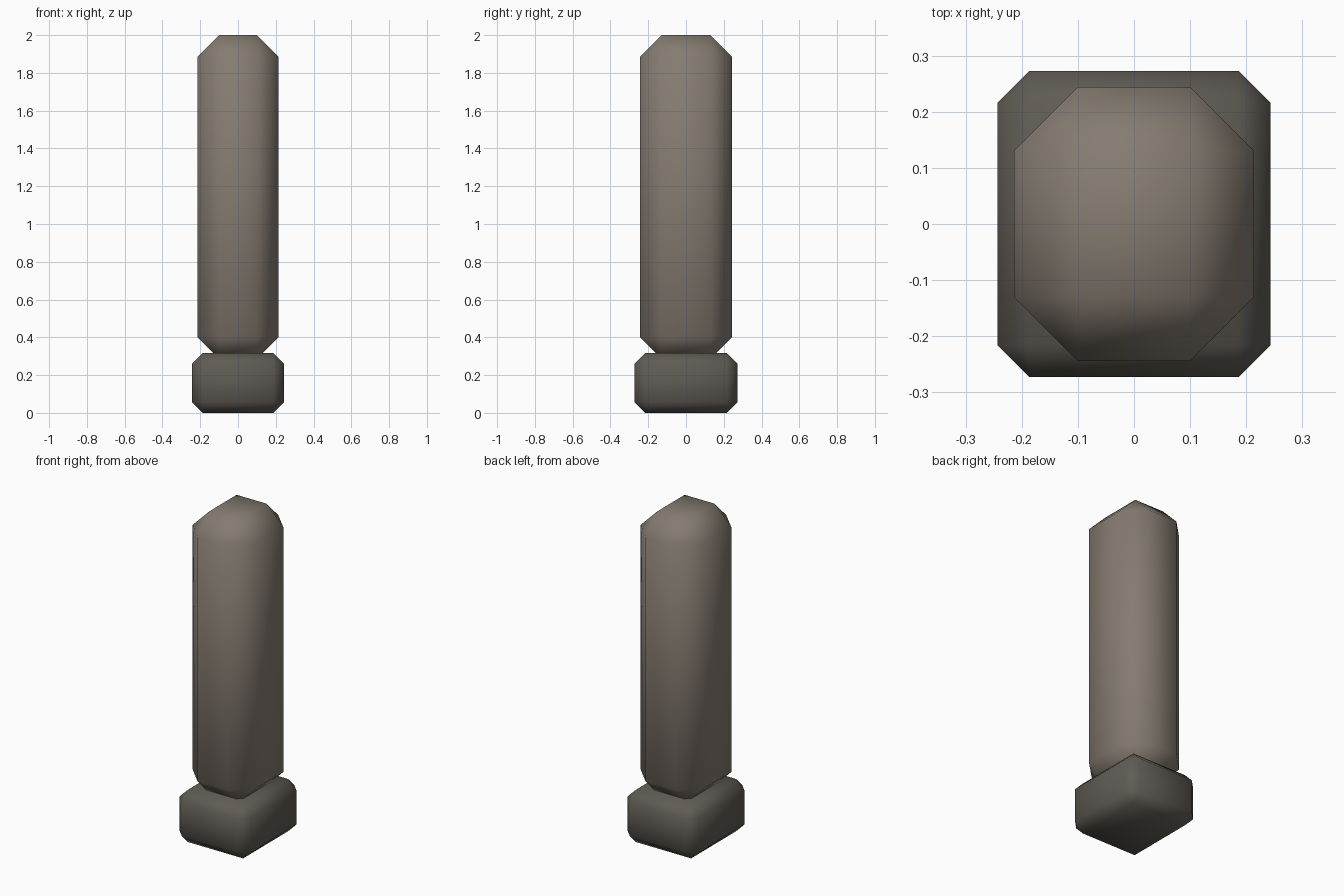
import bpy
import bmesh

if "Cube" in bpy.data.objects:
    bpy.data.objects.remove(bpy.data.objects["Cube"])


def stone(name, rgb):
    mat = bpy.data.materials.new(name)
    mat.diffuse_color = (*rgb, 1.0)
    mat.use_nodes = True
    mat.node_tree.nodes["Principled BSDF"].inputs["Base Color"].default_value = mat.diffuse_color
    return mat


def chamfered_block(name, half_x, half_y, z0, z1, chamfer, mat):
    """Smooth-shaded box with a single-segment chamfer on every edge."""
    bm = bmesh.new()
    bmesh.ops.create_cube(bm, size=1)
    bmesh.ops.scale(bm, vec=(2 * half_x, 2 * half_y, z1 - z0), verts=bm.verts)
    bmesh.ops.bevel(bm, geom=bm.edges[:], offset=chamfer, offset_type='OFFSET',
                    segments=1, profile=0.5, affect='EDGES')
    for face in bm.faces:
        face.smooth = True
    mesh = bpy.data.meshes.new(name)
    bm.to_mesh(mesh)
    bm.free()
    mesh.materials.append(mat)
    obj = bpy.data.objects.new(name, mesh)
    obj.location.z = (z0 + z1) / 2
    bpy.context.collection.objects.link(obj)
    return obj


# Low plinth in dark stone
chamfered_block("base_block", 0.243, 0.273, 0.0, 0.317, 0.057,
                stone("dark_stone", (0.115, 0.104, 0.088)))

# Tall pillar in lighter stone, its lower end sunk slightly into the plinth
chamfered_block("pillar_shaft", 0.214, 0.244, 0.287, 2.0, 0.114,
                stone("warm_stone", (0.235, 0.20, 0.164)))
